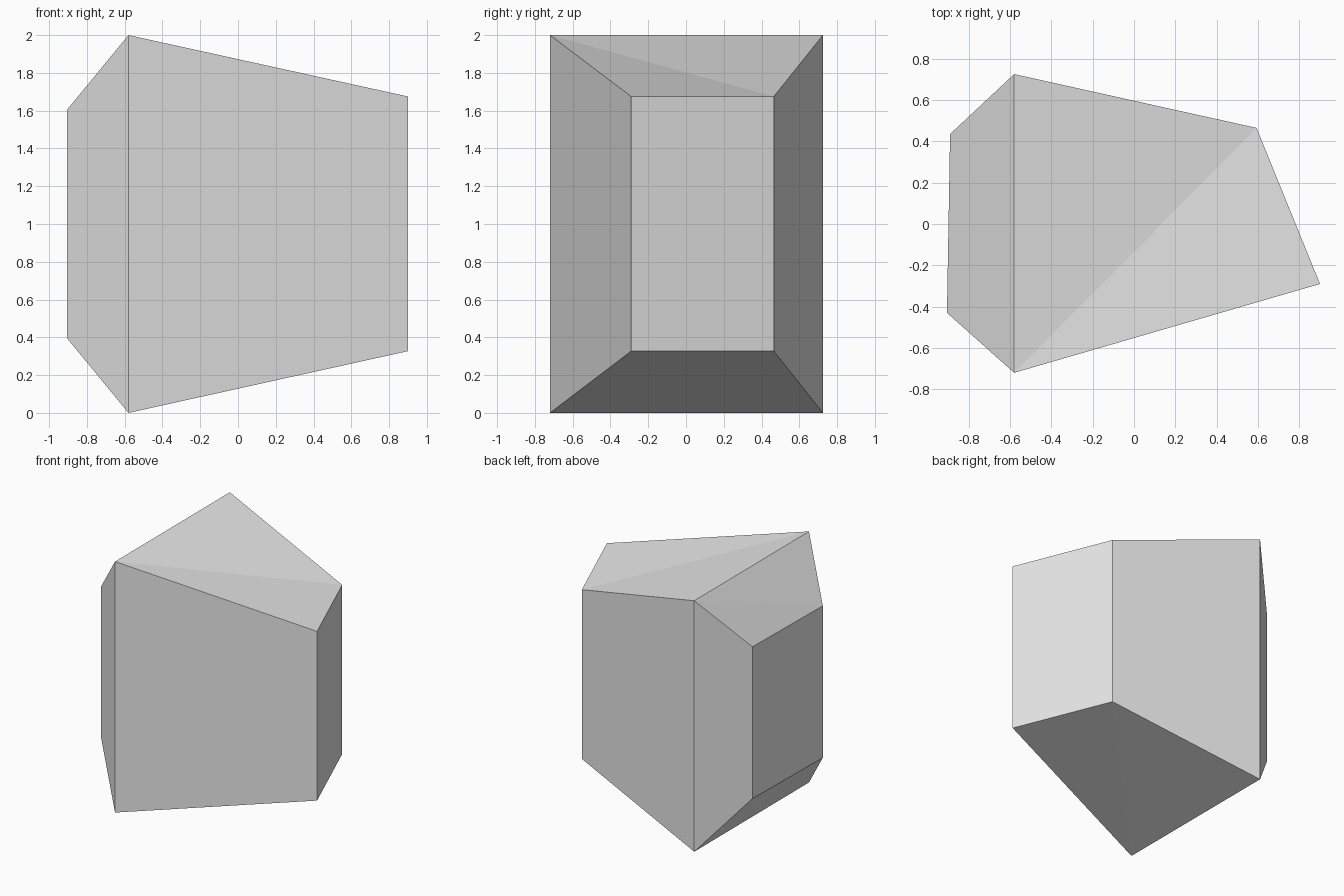
import bpy
import bmesh

cube = bpy.data.objects.get("Cube")
if cube:
    bpy.data.objects.remove(cube, do_unlink=True)

stone = bpy.data.materials.new("light_grey")
stone.use_nodes = True
GREY = (0.8, 0.8, 0.8, 1)
stone.diffuse_color = GREY
stone.node_tree.nodes["Principled BSDF"].inputs["Base Color"].default_value = GREY

# Cross-sections from small end to large end:
# front corner (x, y), back corner (x, y), bottom z, top z
SECTIONS = [
    ((-0.905, -0.43), (-0.89, 0.435), 0.395, 1.605),
    ((-0.58, -0.72), (-0.58, 0.725), 0.0, 2.0),
    ((0.90, -0.29), (0.593, 0.465), 0.327, 1.675),
]

bm = bmesh.new()
rings = []
for front, back, low, high in SECTIONS:
    # ring order: front bottom, back bottom, back top, front top
    corners = [(front, low), (back, low), (back, high), (front, high)]
    rings.append([bm.verts.new((*xy, z)) for xy, z in corners])

# End caps
bm.faces.new(rings[0])
bm.faces.new(rings[-1])

# Walls; twisted top and bottom panels are split from the front to the back corner
for a, b in zip(rings, rings[1:]):
    bm.faces.new((a[1], a[2], b[2], b[1]))
    bm.faces.new((a[3], a[0], b[0], b[3]))
    for f, k in ((0, 1), (3, 2)):
        bm.faces.new((a[f], a[k], b[k]))
        bm.faces.new((a[f], b[k], b[f]))

bmesh.ops.recalc_face_normals(bm, faces=bm.faces)
mesh = bpy.data.meshes.new("faceted_block")
bm.to_mesh(mesh)
bm.free()
mesh.materials.append(stone)
block = bpy.data.objects.new("faceted_block", mesh)
bpy.context.collection.objects.link(block)
